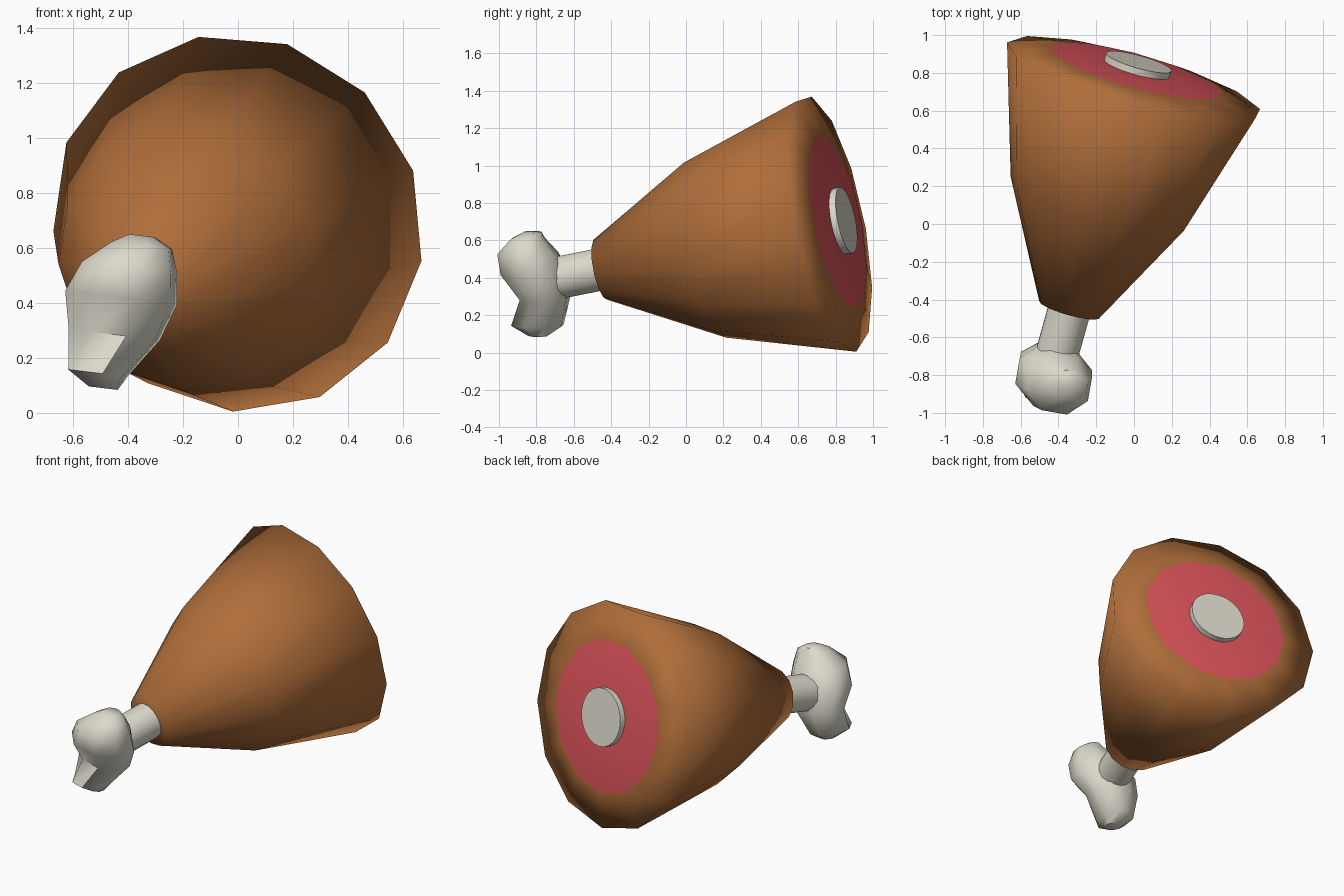
import bpy, bmesh, math
from mathutils import Vector, Matrix

if "Cube" in bpy.data.objects:
    bpy.data.objects.remove(bpy.data.objects["Cube"])

# Frame of the ham: the axis runs from the bone knuckle to the cut end
AXIS = Vector((0.28, 1, 0.20)).normalized()
U = (Vector((1, 0, 0)) - AXIS * AXIS.x).normalized()
V = U.cross(AXIS)
RIM = Vector((0.0, 0.768, 0.69))      # centre of the widest ring


def material(name, rgb):
    m = bpy.data.materials.new(name)
    m.diffuse_color = (*rgb, 1)
    m.use_nodes = True
    m.node_tree.nodes["Principled BSDF"].inputs["Base Color"].default_value = m.diffuse_color
    return m


BROWN = material("roast_brown", (0.43, 0.155, 0.042))
PINK = material("meat_pink", (0.72, 0.088, 0.105))
BONE = material("bone_ivory", (0.72, 0.70, 0.60))


def loft(name, rings, mats, mat_rule=None, smooth_angle=None):
    """Skin a list of point rings, cap both ends; mat_rule(band) -> material index."""
    bm = bmesh.new()
    loops = [[bm.verts.new(p) for p in ring] for ring in rings]
    n = len(loops[0])
    for b in range(len(loops) - 1):
        for i in range(n):
            j = (i + 1) % n
            f = bm.faces.new((loops[b][i], loops[b][j], loops[b + 1][j], loops[b + 1][i]))
            f.material_index = mat_rule(b) if mat_rule else 0
    bm.faces.new(loops[0][::-1])
    cap = bm.faces.new(loops[-1])
    cap.material_index = mat_rule(len(loops) - 1) if mat_rule else 0
    bmesh.ops.recalc_face_normals(bm, faces=bm.faces)
    me = bpy.data.meshes.new(name)
    bm.to_mesh(me)
    bm.free()
    for m in mats:
        me.materials.append(m)
    ob = bpy.data.objects.new(name, me)
    bpy.context.collection.objects.link(ob)
    bpy.ops.object.select_all(action='DESELECT')
    ob.select_set(True)
    bpy.context.view_layer.objects.active = ob
    if smooth_angle is None:
        bpy.ops.object.shade_smooth()
    else:
        bpy.ops.object.shade_smooth_by_angle(angle=math.radians(smooth_angle))
    return ob


def axis_ring(offset, radius, sides, phase=102.3):
    """Ring around the ham axis at a distance from the widest ring."""
    c = RIM + AXIS * offset
    angles = [math.radians(phase) + i * math.tau / sides for i in range(sides)]
    return [c + radius * (math.cos(a) * U + math.sin(a) * V) for a in angles]


# Meat: 13-sided cone with a pink cut face
meat_profile = [(-1.29, 0.168), (-0.69, 0.49), (0, 0.70), (0.045, 0.475), (0.06, 0.15)]
loft("meat", [axis_ring(o, r, 13) for o, r in meat_profile], [BROWN, PINK],
     lambda band: 1 if band >= 3 else 0)

# Bone showing in the cut face, and the bone shaft at the narrow end
loft("cut_bone_end", [axis_ring(o, 0.18, 24) for o in (0.02, 0.095)], [BONE], smooth_angle=40)
loft("bone_shaft", [axis_ring(o, 0.115, 16) for o in (-1.72, -1.2)], [BONE], smooth_angle=40)

# Knuckle: two faceted lobes, stacked rings (cx, cy, z, half width, half depth)
knuckle = [
    (-0.49, -0.79, 0.090, 0.05, 0.05),
    (-0.51, -0.795, 0.145, 0.10, 0.135),
    (-0.45, -0.755, 0.285, 0.16, 0.125),
    (-0.425, -0.81, 0.42, 0.195, 0.17),
    (-0.395, -0.845, 0.53, 0.165, 0.155),
    (-0.35, -0.845, 0.61, 0.105, 0.085),
    (-0.35, -0.82, 0.645, 0.045, 0.045),
]
turn = Matrix.Rotation(math.radians(-10), 3, 'Z')
lean = -0.12                          # rings tip down towards the left
rings = []
for cx, cy, z, w, d in knuckle:
    ring = []
    for i in range(8):
        a = (i + 0.5) * math.tau / 8
        p = turn @ Vector((w * 1.08 * math.cos(a), d * 1.08 * math.sin(a), 0))
        ring.append(Vector((cx, cy, z + lean * p.x)) + p)
    rings.append(ring)
loft("bone_knuckle", rings, [BONE], smooth_angle=50)
